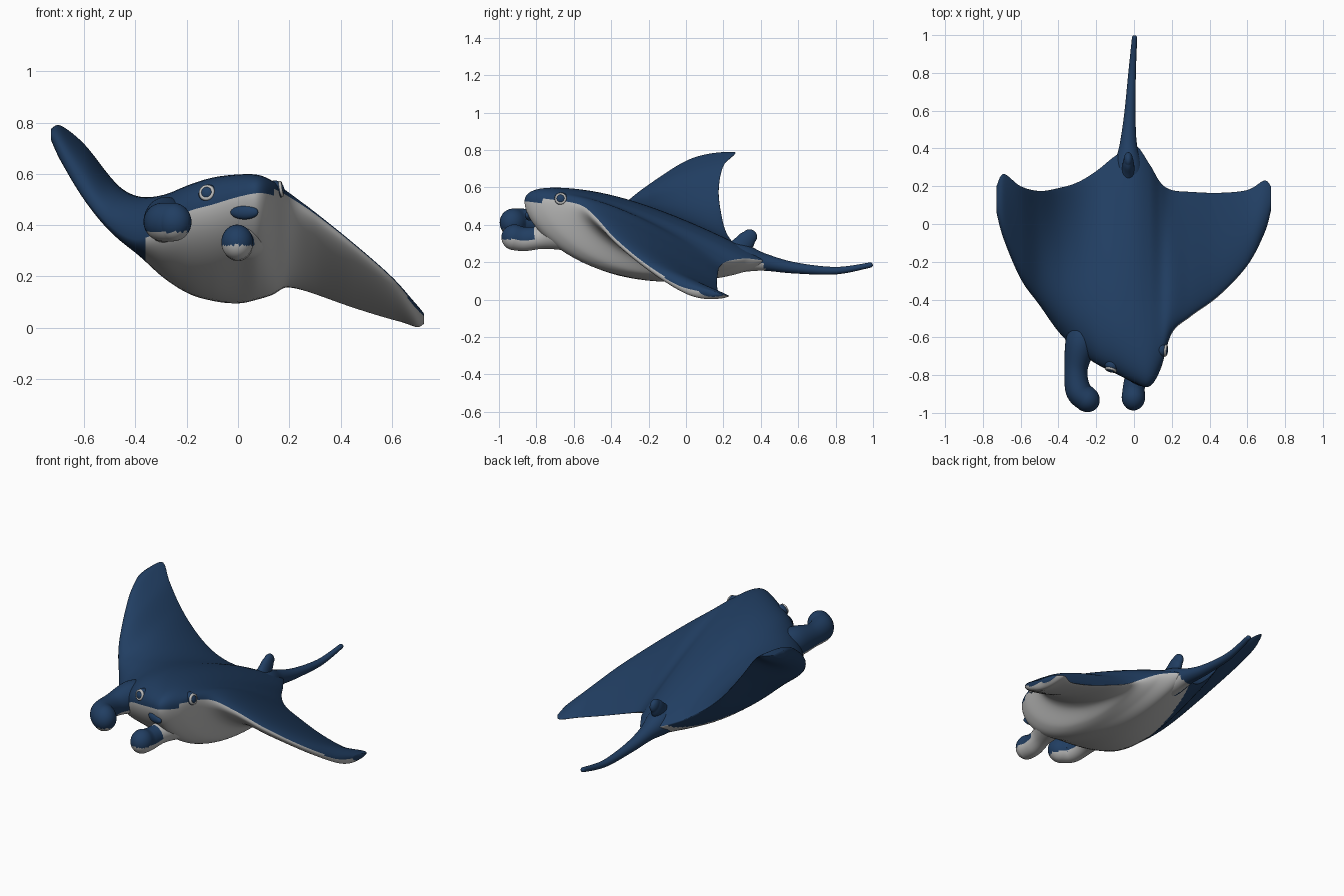
import bpy, bmesh, math
from mathutils import Vector
from mathutils.bvhtree import BVHTree

cube = bpy.data.objects.get("Cube")
if cube:
    bpy.data.objects.remove(cube, do_unlink=True)


def make_material(name, rgb):
    mat = bpy.data.materials.new(name)
    mat.use_nodes = True
    mat.diffuse_color = (*rgb, 1)
    node = next(n for n in mat.node_tree.nodes if n.type == 'BSDF_PRINCIPLED')
    node.inputs["Base Color"].default_value = (*rgb, 1)
    return mat


BLUE, PALE = 0, 1
MATERIALS = [make_material("deep blue", (0.015, 0.048, 0.122)),
             make_material("pale grey", (0.49, 0.49, 0.485))]


def smooth_rows(rows, steps):
    """Catmull-Rom interpolation through rows of numbers."""
    out = []
    last = len(rows) - 1
    for i in range(last):
        a, b, c, d = (rows[max(0, min(last, i + k))] for k in (-1, 0, 1, 2))
        for s in range(steps):
            t = s / steps
            out.append([q + 0.5 * t * (r - p + t * (2 * p - 5 * q + 4 * r - w
                        + t * (3 * (q - r) + w - p)))
                        for p, q, r, w in zip(a, b, c, d)])
    out.append(list(rows[-1]))
    return out


def loft(name, rings, rule):
    """Skin closed rings, close both ends, colour faces by rule(centre, normal, column)."""
    bm = bmesh.new()
    verts = [[bm.verts.new(p) for p in ring] for ring in rings]
    count = len(rings[0])
    columns = []
    for lower, upper in zip(verts, verts[1:]):
        for j in range(count):
            k = (j + 1) % count
            columns.append((bm.faces.new((lower[j], lower[k], upper[k], upper[j])), j))
    for ring in (verts[0], verts[-1]):
        columns.append((bm.faces.new(ring), 0))
    bmesh.ops.recalc_face_normals(bm, faces=bm.faces[:])
    bm.normal_update()
    for face, j in columns:
        face.smooth = True
        face.material_index = rule(face.calc_center_median(), face.normal, j)
    mesh = bpy.data.meshes.new(name)
    bm.to_mesh(mesh)
    tree = BVHTree.FromBMesh(bm)
    bm.free()
    for mat in MATERIALS:
        mesh.materials.append(mat)
    obj = bpy.data.objects.new(name, mesh)
    bpy.context.collection.objects.link(obj)
    return tree


def tube(name, path, rule, flat=1.0, sides=48):
    """Round tube through (x, y, z, radius) points with a domed end."""
    pts = smooth_rows(path, 10)
    rings = []

    def ring(centre, along, radius):
        side = along.cross(Vector((0, 0, 1))).normalized()
        up = side.cross(along)
        rings.append([centre + radius * (side * math.cos(a) * flat + up * math.sin(a))
                      for a in (math.tau * j / sides for j in range(sides))])

    for i, p in enumerate(pts):
        ahead = Vector(pts[min(i + 1, len(pts) - 1)][:3])
        behind = Vector(pts[max(i - 1, 0)][:3])
        along = (ahead - behind).normalized()
        ring(Vector(p[:3]), along, p[3])
    end, radius = Vector(pts[-1][:3]), pts[-1][3]
    for k in range(1, 9):
        a = k * math.pi / 17
        ring(end + along * radius * math.sin(a), along, radius * math.cos(a))
    loft(name, rings, rule)


# Body and wings: x, leading y, leading z, trailing y, trailing z, rise, drop
SECTIONS = [
    (-.728, .06, .745, .2, .775, .015, .025),
    (-.69, -.08, .665, .265, .785, .05, .045),
    (-.6, -.29, .515, .2, .715, .065, .055),
    (-.5, -.43, .4, .175, .585, .085, .065),
    (-.4, -.57, .345, .19, .45, .13, .085),
    (-.3, -.67, .38, .22, .35, .145, .165),
    (-.2, -.74, .45, .28, .28, .145, .235),
    (-.1, -.79, .48, .36, .24, .16, .26),
    (0, -.84, .51, .42, .21, .15, .265),
    (.08, -.86, .525, .32, .22, .13, .26),
    (.14, -.77, .515, .22, .205, .11, .22),
    (.2, -.58, .49, .18, .175, .085, .135),
    (.3, -.49, .43, .17, .135, .06, .08),
    (.45, -.38, .315, .165, .08, .045, .055),
    (.6, -.22, .185, .18, .035, .035, .045),
    (.69, -.05, .08, .23, .02, .03, .045),
    (.725, .07, .045, .2, .025, .015, .02),
]
HALF = 36


def body_ring(x, yf, zf, yb, zb, rise, drop):
    ring = []
    for j in range(2 * HALF):
        upper = j <= HALF
        k = j if upper else 2 * HALF - j
        t = (1 - math.cos(math.pi * k / HALF)) / 2
        power, soft = (0.6, 0.75) if upper else (0.75, 0.7)
        swell = max(0, math.sin(math.pi * t ** power)) ** soft
        z = zf + (zb - zf) * t + swell * (rise if upper else -drop)
        ring.append(Vector((x, yf + (yb - yf) * t, z)))
    return ring


def body_colour(centre, normal, j):
    if j < HALF:
        # Pale lip along the lowered wing's leading edge
        return PALE if j < 2 and .14 < centre.x < .66 else BLUE
    # The raised wing is dark beneath, spreading towards the tail
    return BLUE if centre.x < -.36 + .32 * max(0, centre.y + .4) else PALE


body = loft("body_and_wings", [body_ring(*row) for row in smooth_rows(SECTIONS, 10)],
            body_colour)

# Head horns, dark on top and pale below
tube("right_head_horn",
     [(-.25, -.48, .41, .06), (-.28, -.62, .42, .09), (-.307, -.77, .415, .068),
      (-.295, -.88, .412, .075), (-.253, -.925, .412, .075)],
     lambda c, n, j: BLUE if n.z > -.5 else PALE, 0.9)
tube("left_head_horn",
     [(.04, -.66, .36, .1), (.015, -.77, .335, .064), (0, -.86, .324, .064),
      (-.003, -.918, .333, .069)],
     lambda c, n, j: BLUE if n.z > -.15 and c.y < -.81 else PALE, 0.9)

# Tail, pale beneath its root
tube("tail",
     [(-.025, .16, .235, .08), (-.03, .3, .222, .075), (-.03, .42, .2, .046),
      (-.022, .58, .17, .03), (-.01, .8, .155, .02), (.003, .985, .185, .014)],
     lambda c, n, j: PALE if n.z < -.2 and c.y < .42 and c.x > -.06 else BLUE)

# Small fin at the tail root
tube("back_fin",
     [(-.03, .26, .24, .07), (-.03, .3, .29, .054), (-.03, .325, .32, .048),
      (-.03, .34, .336, .04)],
     lambda c, n, j: BLUE, 0.6)


def finish(name, material, scale=(1, 1, 1), aim=None):
    obj = bpy.context.object
    obj.name = name
    obj.scale = scale
    if aim is not None:
        obj.rotation_euler = aim.to_track_quat('Z', 'Y').to_euler()
    obj.data.materials.append(MATERIALS[material])
    bpy.ops.object.shade_smooth()


def surface_point(start, direction):
    hit, normal, index, distance = body.ray_cast(Vector(start), Vector(direction))
    return (hit, normal) if hit else (Vector(start), -Vector(direction))


# Eyes: a dark bump with a pale ring
for side, start, direction, sink in (("right", (-.12, -1.5, .525), (0, 1, 0), .018),
                                     ("left", (1, -.67, .54), (-1, 0, 0), .022)):
    spot, normal = surface_point(start, direction)
    facing = (normal - Vector(direction)).normalized()
    centre = spot - facing * sink
    bpy.ops.mesh.primitive_uv_sphere_add(segments=32, ring_count=20, radius=.038,
                                         location=centre)
    finish(side + "_eye", BLUE)
    bpy.ops.mesh.primitive_torus_add(major_radius=.024, minor_radius=.008,
                                     major_segments=32, minor_segments=10,
                                     location=centre + facing * .025)
    finish(side + "_eye_ring", PALE, aim=facing)

# Mouth: dark opening under the pale upper lip
spot, normal = surface_point((.025, -1.5, .45), (0, 1, 0))
bpy.ops.mesh.primitive_uv_sphere_add(segments=32, ring_count=16, radius=.05, location=spot)
finish("mouth_opening", BLUE, (1.15, .55, .4), Vector((normal.x, normal.y, 0)))
